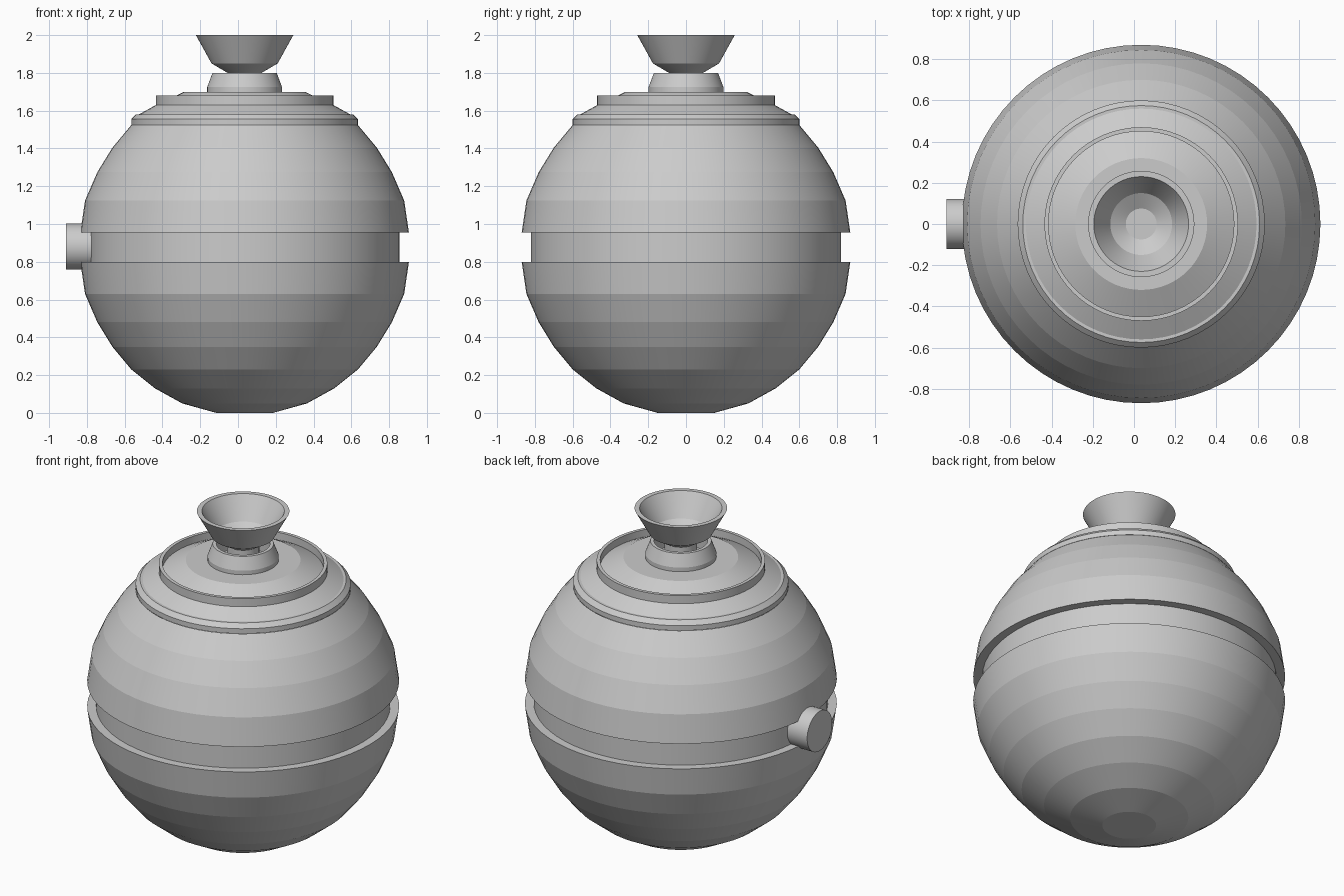
import bpy, bmesh, math
from mathutils import Matrix

cube = bpy.data.objects.get("Cube")
if cube:
    bpy.data.objects.remove(cube, do_unlink=True)

AXIS_X = 0.035
SIDES = 64

grey = bpy.data.materials.new("plain grey")
grey.use_nodes = True
grey.diffuse_color = (0.6, 0.6, 0.6, 1)
grey.node_tree.nodes["Principled BSDF"].inputs["Base Color"].default_value = (0.6, 0.6, 0.6, 1)


def turn(name, profile, matrix=Matrix.Translation((AXIS_X, 0, 0))):
    """Lathe a radius/height profile round z, capping ends that stay open."""
    bm = bmesh.new()
    rings = []
    for r, z in profile:
        if r == 0:
            rings.append([bm.verts.new((0, 0, z))] * SIDES)
        else:
            rings.append([bm.verts.new((r * math.cos(a), r * math.sin(a), z))
                          for a in (math.tau * i / SIDES for i in range(SIDES))])
    for low, high in zip(rings, rings[1:]):
        for i in range(SIDES):
            j = (i + 1) % SIDES
            corners = list(dict.fromkeys((low[i], low[j], high[j], high[i])))
            bm.faces.new(corners)
    bmesh.ops.recalc_face_normals(bm, faces=bm.faces)
    bm.transform(matrix)
    mesh = bpy.data.meshes.new(name)
    bm.to_mesh(mesh)
    bm.free()
    mesh.materials.append(grey)
    obj = bpy.data.objects.new(name, mesh)
    bpy.context.collection.objects.link(obj)
    # Smooth round the axis, crisp between the bands
    bpy.ops.object.select_all(action='DESELECT')
    obj.select_set(True)
    bpy.context.view_layer.objects.active = obj
    bpy.ops.object.shade_smooth_by_angle(angle=math.radians(7))
    return obj


# Banded half shells, mirrored about the middle of the groove
MID = 0.877
bands = [(0.60, 0.23), (0.70, 0.35), (0.78, 0.48), (0.845, 0.63), (0.87, 0.80)]
turn("lower_shell", [(0, 0), (0.15, 0), (0.33, 0.05), (0.475, 0.13)] + bands + [(0.80, 0.80)])
upper = [(r, 2 * MID - z) for r, z in reversed(bands)]
turn("upper_shell", [(0.80, 2 * MID - 0.80)] + upper)

# Recessed band between the shells
turn("groove_core", [(0, 0.76), (0.82, 0.76), (0.82, 1.0), (0, 1.0)])

# Stepped lid with a raised lip around a shallow dome
turn("lid", [(0.56, 1.525), (0.60, 1.525), (0.60, 1.555), (0.575, 1.58),
             (0.56, 1.58), (0.47, 1.63), (0.47, 1.68), (0.45, 1.68),
             (0.45, 1.635), (0.32, 1.70), (0, 1.70)])

# Hollow collar, central post and flared cup
turn("collar", [(0.198, 1.69), (0.198, 1.725), (0.17, 1.80), (0.15, 1.80), (0.15, 1.69)])
turn("post", [(0, 1.69), (0.09, 1.69), (0.09, 1.81), (0, 1.81)])
turn("cup", [(0, 1.80), (0.09, 1.80), (0.175, 1.85), (0.258, 2.0), (0.23, 2.0),
             (0.15, 1.865), (0.075, 1.82), (0, 1.82)])

# Side knob pointing along -x
turn("side_knob", [(0, 0), (0.122, 0), (0.122, 0.16), (0, 0.16)],
     Matrix.Translation((-0.91, 0, 0.88)) @ Matrix.Rotation(math.pi / 2, 4, 'Y'))
